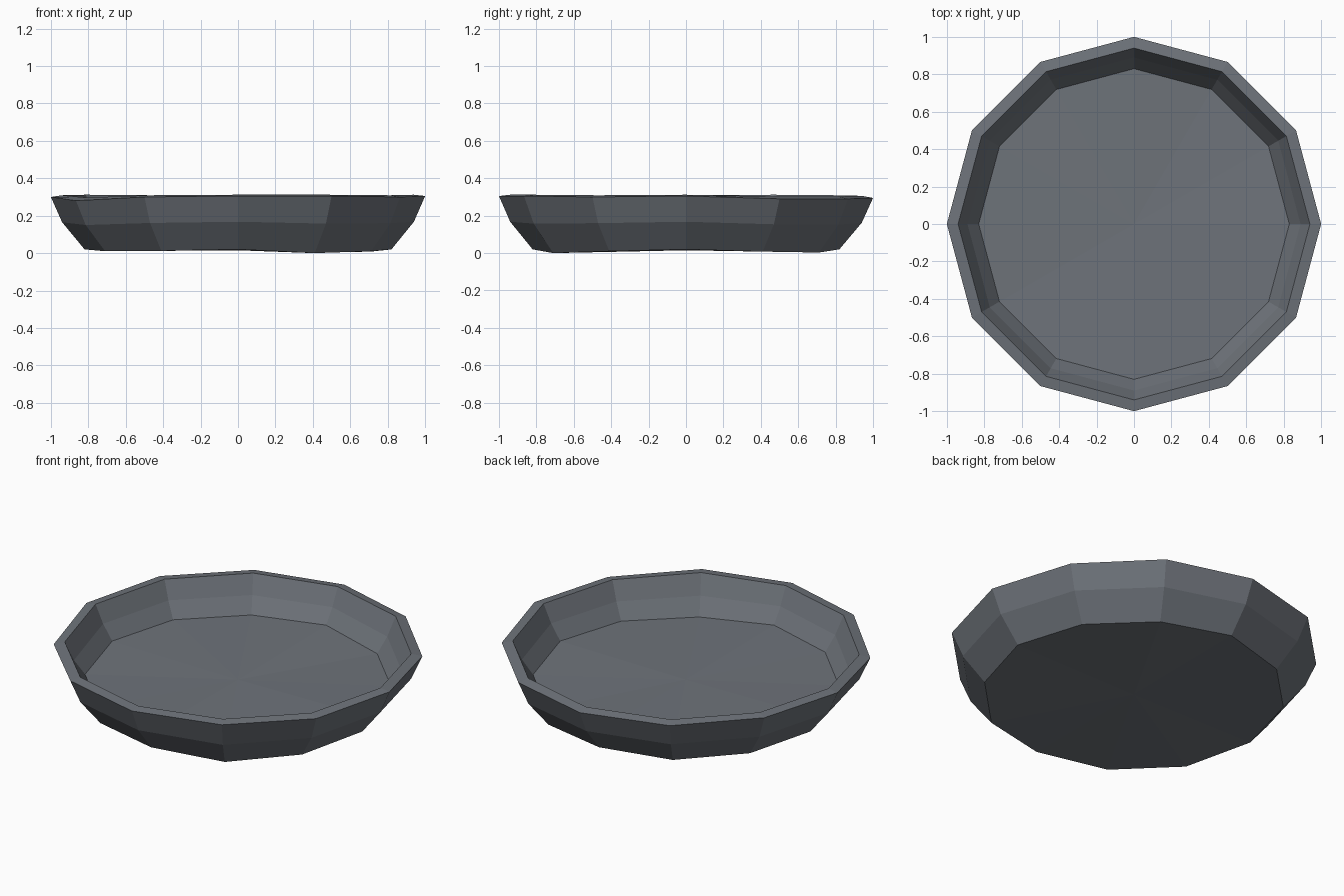
import bpy, bmesh, math

if "Cube" in bpy.data.objects:
    bpy.data.objects.remove(bpy.data.objects["Cube"])

N = 12
# small hand-made unevenness, one value per corner, counter-clockwise from +x
rim_z = [.305, .29, .29, .295, .30, .305, .30, .28, .30, .305, .305, .30]
base_z = [.02, .008, .003, .02, .012, .018, .02, .01, .012, .02, 0, .01]

mat = bpy.data.materials.new("slate grey")
mat.diffuse_color = (0.156, 0.172, 0.195, 1)
mat.use_nodes = True
mat.node_tree.nodes["Principled BSDF"].inputs["Base Color"].default_value = mat.diffuse_color

bm = bmesh.new()


def ring(r, zs):
    return [bm.verts.new((r * math.cos(i * math.tau / N), r * math.sin(i * math.tau / N), zs[i]))
            for i in range(N)]


def bridge(a, b):
    for i in range(N):
        j = (i + 1) % N
        bm.faces.new((a[i], a[j], b[j], b[i]))


def fan(a, z):
    c = bm.verts.new((0, 0, z))
    for i in range(N):
        bm.faces.new((a[i], a[(i + 1) % N], c))


mid_z = [(a + b) / 2 + .005 for a, b in zip(rim_z, base_z)]

# outer wall, rim, inner wall
rings = [ring(.82, base_z),
         ring(.94, mid_z),
         ring(1.0, rim_z),
         ring(.94, [z * .6 + .305 * .4 + .007 for z in rim_z]),
         ring(.89, [z + .04 for z in mid_z]),
         ring(.83, [z + .098 for z in base_z])]
for a, b in zip(rings, rings[1:]):
    bridge(a, b)

# underside and dish floor
fan(rings[0], .015)
fan(rings[-1], .11)

bmesh.ops.recalc_face_normals(bm, faces=bm.faces)
mesh = bpy.data.meshes.new("shallow_dish")
bm.to_mesh(mesh)
bm.free()
mesh.materials.append(mat)
dish = bpy.data.objects.new("shallow_dish", mesh)
bpy.context.collection.objects.link(dish)
